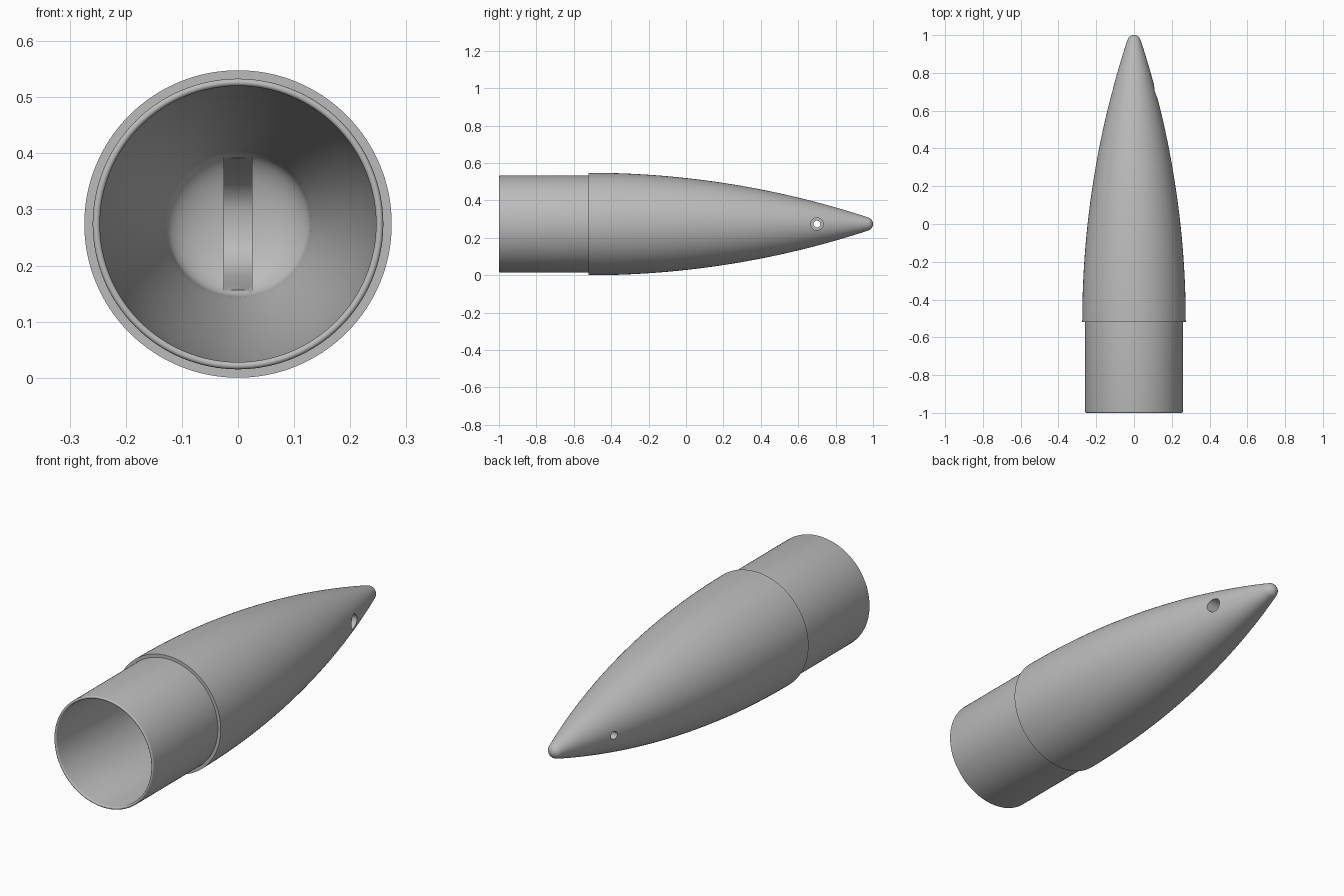
import bpy, bmesh, math
from mathutils import Matrix, Vector

cube = bpy.data.objects.get("Cube")
if cube:
    bpy.data.objects.remove(cube, do_unlink=True)

R = 0.274          # widest radius, also the height of the axis
STEP = -0.52       # where the shoulder meets the cone
RHO = 4.79         # curvature of the cone side
WALL = 0.028
AXIS = Vector((0, 0, R))

grey = bpy.data.materials.new("plain grey")
grey.use_nodes = True
colour = (0.5, 0.5, 0.5, 1)
grey.diffuse_color = colour
grey.node_tree.nodes["Principled BSDF"].inputs["Base Color"].default_value = colour


def ogive(y):
    return R - RHO + math.sqrt(RHO ** 2 - (y - STEP) ** 2)


def steps(a, b, n):
    return [a + (b - a) * i / n for i in range(n + 1)]


def finish(bm, name):
    bmesh.ops.recalc_face_normals(bm, faces=bm.faces)
    mesh = bpy.data.meshes.new(name)
    bm.to_mesh(mesh)
    bm.free()
    obj = bpy.data.objects.new(name, mesh)
    bpy.context.collection.objects.link(obj)
    mesh.materials.append(grey)
    return obj


def lathe(name, profile, segments=128):
    """Spin (y, radius) points round the long axis."""
    bm = bmesh.new()
    verts = [bm.verts.new((r, y, R)) for y, r in profile]
    edges = [bm.edges.new(pair) for pair in zip(verts, verts[1:])]
    bmesh.ops.spin(bm, geom=verts + edges, cent=AXIS, axis=(0, 1, 0),
                   angle=math.tau, steps=segments)
    bmesh.ops.remove_doubles(bm, verts=bm.verts, dist=1e-5)
    return finish(bm, name)


def bore(name, radius, x0, x1, y=0.7):
    """Cylinder cutter lying along x."""
    bm = bmesh.new()
    place = Matrix.Translation(((x0 + x1) / 2, y, R)) @ Matrix.Rotation(math.pi / 2, 4, 'Y')
    bmesh.ops.create_cone(bm, cap_ends=True, segments=40, radius1=radius,
                          radius2=radius, depth=x1 - x0, matrix=place)
    return finish(bm, name)


def slot(name, half_width, outline):
    """Plate cutter from a mirrored (y, half height) outline."""
    bm = bmesh.new()
    ring = outline + [(y, -h) for y, h in reversed(outline)]
    face = bm.faces.new([bm.verts.new((-half_width, y, R + h)) for y, h in ring])
    new = bmesh.ops.extrude_face_region(bm, geom=[face])["geom"]
    moved = [v for v in new if isinstance(v, bmesh.types.BMVert)]
    bmesh.ops.translate(bm, verts=moved, vec=(2 * half_width, 0, 0))
    return finish(bm, name)


# Outside: rounded tip, curved cone, step and shoulder
tip = 0.036
lean = math.radians(18)
profile = [(1 - tip + tip * math.sin(a), tip * math.cos(a))
           for a in steps(math.pi / 2, lean, 10)]
profile[0] = (1, 0)
profile += [(y, ogive(y)) for y in steps(0.96, STEP, 44)]
profile += [(STEP, 0.259)]

# Rounded rim of the shoulder
rim = 0.0065
profile += [(-1 + rim - rim * math.sin(a), 0.2525 + rim * math.cos(a))
            for a in steps(0, math.pi, 8)]

# Inside: straight tube, curved cavity and shallow domed end
end = 0.53
profile += [(y, ogive(y) - WALL) for y in steps(STEP, end, 30)]
edge = ogive(end) - WALL
profile += [(end + 0.065 * math.sin(a), edge * math.cos(a))
            for a in steps(0, math.pi / 2, 12)[1:-1]]
profile += [(end + 0.065, 0)]
body = lathe("nose_cone", profile)

# Cord slot, pin hole and the wider recess on one side
cutters = [
    slot("cord_slot", 0.025, [(0.48, 0.122), (0.55, 0.119), (0.62, 0.108), (0.68, 0.092),
                              (0.72, 0.075), (0.745, 0.05), (0.755, 0.025)]),
    bore("pin_hole", 0.018, -0.2, 0.2),
    bore("pin_recess", 0.033, 0.06, 0.2),
]
for cutter in cutters:
    cutter.hide_render = True
    mod = body.modifiers.new(cutter.name, 'BOOLEAN')
    mod.operation = 'DIFFERENCE'
    mod.solver = 'EXACT'
    mod.object = cutter

bpy.ops.object.select_all(action='DESELECT')
body.select_set(True)
bpy.context.view_layer.objects.active = body
for cutter in cutters:
    bpy.ops.object.modifier_apply(modifier=cutter.name)
    bpy.data.objects.remove(cutter, do_unlink=True)
bpy.ops.object.shade_smooth_by_angle(angle=math.radians(35))
